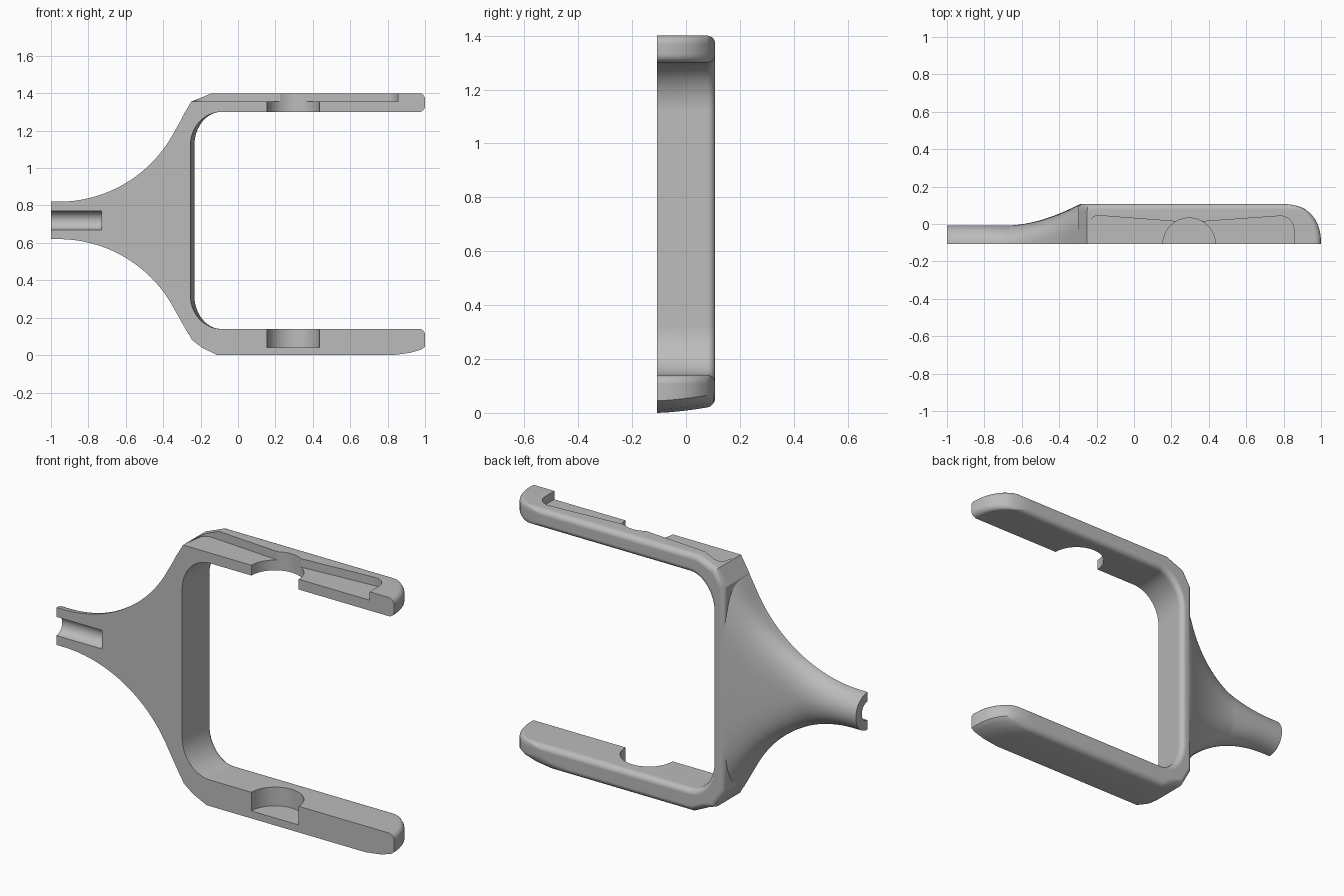
import bpy, bmesh, math

if "Cube" in bpy.data.objects:
    bpy.data.objects.remove(bpy.data.objects["Cube"], do_unlink=True)

FRONT, BACK, MID = -0.108, 0.108, 0.72
DEPTH = BACK - FRONT

grey = bpy.data.materials.new("plain grey")
grey.use_nodes = True
grey.diffuse_color = (0.5, 0.5, 0.5, 1)
grey.node_tree.nodes["Principled BSDF"].inputs["Base Color"].default_value = (0.5, 0.5, 0.5, 1)


def loft(name, rings):
    """Solid skinned over matching closed rings of points."""
    bm = bmesh.new()
    loops = [[bm.verts.new(p) for p in ring] for ring in rings]
    for a, b in zip(loops, loops[1:]):
        for i in range(len(a)):
            j = (i + 1) % len(a)
            bm.faces.new((a[i], a[j], b[j], b[i]))
    bm.faces.new(loops[0])
    bm.faces.new(loops[-1])
    bmesh.ops.recalc_face_normals(bm, faces=bm.faces)
    mesh = bpy.data.meshes.new(name)
    bm.to_mesh(mesh)
    bm.free()
    mesh.materials.append(grey)
    obj = bpy.data.objects.new(name, mesh)
    bpy.context.collection.objects.link(obj)
    return obj


def arc(cx, cy, rx, ry, start, end, n=8):
    angles = [math.radians(start + (end - start) * i / n) for i in range(n + 1)]
    return [(cx + rx * math.cos(a), cy + ry * math.sin(a)) for a in angles]


def inset(points, d):
    """Move a counter-clockwise outline inwards by d."""
    out = []
    for i, (x, z) in enumerate(points):
        (px, pz), (qx, qz) = points[i - 1], points[(i + 1) % len(points)]
        ax, az, bx, bz = x - px, z - pz, qx - x, qz - z
        la, lb = math.hypot(ax, az), math.hypot(bx, bz)
        nx, nz = -az / la - bz / lb, ax / la + bx / lb
        s = 2 * d / (nx * nx + nz * nz)
        out.append((x + nx * s, z + nz * s))
    return out


def boolean(target, tool, operation):
    mod = target.modifiers.new(operation, "BOOLEAN")
    mod.operation, mod.solver, mod.object = operation, "EXACT", tool
    bpy.context.view_layer.objects.active = target
    bpy.ops.object.modifier_apply(modifier=mod.name)
    bpy.data.objects.remove(tool, do_unlink=True)


# Yoke outline, seen from the front
r = 0.032
outline = arc(1 - r, 1.4 - r, r, r, 0, 90, 6)
outline += [(-0.14, 1.4), (-0.25, 1.355), (-0.3, 1.27), (-0.3, 0.18), (-0.245, 0.08),
            (-0.19, 0.038), (-0.11, 0), (0.83, 0), (0.92, 0.012), (0.98, 0.03), (1, 0.045)]
outline += arc(1 - r, 0.14 - r, r, r, 0, 90, 6)
outline += arc(-0.09, 0.32, 0.14, 0.18, 270, 180, 12)
outline += arc(-0.09, 1.12, 0.14, 0.18, 180, 90, 12)
outline += arc(1 - r, 1.3 + r, r, r, -90, 0, 6)

# Yoke: outline stacked from front to back, with rounded tips and back edge
fillet = 0.03
levels = [(FRONT - 0.012, 0)] + [(FRONT + (DEPTH - fillet) * i / 8, 0) for i in range(9)]
levels += [(BACK - fillet * (1 - math.sin(a)), fillet * (1 - math.cos(a)))
           for a in [math.radians(15 * k) for k in range(1, 7)]]
rings = []
for y, d in levels:
    u = min(max((y - FRONT) / DEPTH, 0), 1)
    tip = 0.2 * (1 - (1 - u ** 2.3) ** (1 / 2.3))
    ring = []
    for (x0, z0), (x, z) in zip(outline, inset(outline, d * 0.97)):
        if x0 > 0.5:
            x -= tip
        if z0 < 0.05:
            z += 0.025 * u ** 1.5
        if 0.139 < z0 < 1.301 and -0.24 < x0 < -0.09:
            x -= 0.025 * (1 - u) * (-0.09 - x0) / 0.14
        ring.append((x, y, z))
    rings.append(ring)
fork = loft("fork_half", rings)


# Neck: half-round stem flaring into the yoke
def neck_ring(x):
    if x < -0.34:
        width = 0.8 - math.sqrt(0.49 - max(x + 0.96, 0) ** 2)
    else:
        width = 0.475 + (x + 0.34) * 1.77
    t = min(max((x + 0.68) / 0.39, 0), 1)
    depth = 0.1 + (DEPTH - 0.101) * t ** 1.8
    e = 2 / (2 + 2 * t)
    ring = [(x, FRONT - 0.03, MID + width)]
    for k in range(33):
        a = math.pi * k / 32
        c, s = math.cos(a), max(math.sin(a), 0)
        ring.append((x, FRONT + depth * s ** e, MID + math.copysign(width * abs(c) ** e, c)))
    return ring + [(x, FRONT - 0.03, MID - width)]


neck = loft("neck", [neck_ring(-1 + 0.735 * i / 40) for i in range(41)])
boolean(fork, neck, "UNION")


def prism(name, plan, z0, z1):
    return loft(name, [[(x, y, z) for x, y in plan] for z in (z0, z1)])


# Flat mating face at the front
square = [(-2, -1), (2, -1), (2, FRONT), (-2, FRONT)]
boolean(fork, prism("front_cutter", square, -1, 2), "DIFFERENCE")

# Round seats: a through hole above and a blind pocket below
circle = arc(0.295, FRONT, 0.14, 0.14, 0, 360, 48)[:-1]
boolean(fork, prism("upper_seat_cutter", circle, 1.2, 1.5), "DIFFERENCE")
boolean(fork, prism("lower_seat_cutter", circle, 0.04, 0.2), "DIFFERENCE")

# Shallow recess on top of the upper arm
recess = [(-0.26, -0.2), (0.855, -0.2)]
recess += arc(0.785, -0.03, 0.07, 0.073, 0, 95, 8) + [(0.295, 0.008)]
recess += arc(-0.19, 0.005, 0.045, 0.04, 85, 175, 6) + [(-0.253, FRONT)]
boolean(fork, prism("recess_cutter", recess, 1.355, 1.5), "DIFFERENCE")

# Half-round groove in the stem
groove = arc(FRONT, MID, 0.05, 0.05, 0, 360, 32)[:-1]
boolean(fork, loft("groove_cutter", [[(x, y, z) for y, z in groove] for x in (-1.1, -0.73)]),
        "DIFFERENCE")

bpy.ops.object.select_all(action="DESELECT")
fork.select_set(True)
bpy.context.view_layer.objects.active = fork
bpy.ops.object.shade_smooth_by_angle(angle=math.radians(28))
fork.modifiers.new("even_shading", "WEIGHTED_NORMAL").keep_sharp = True
